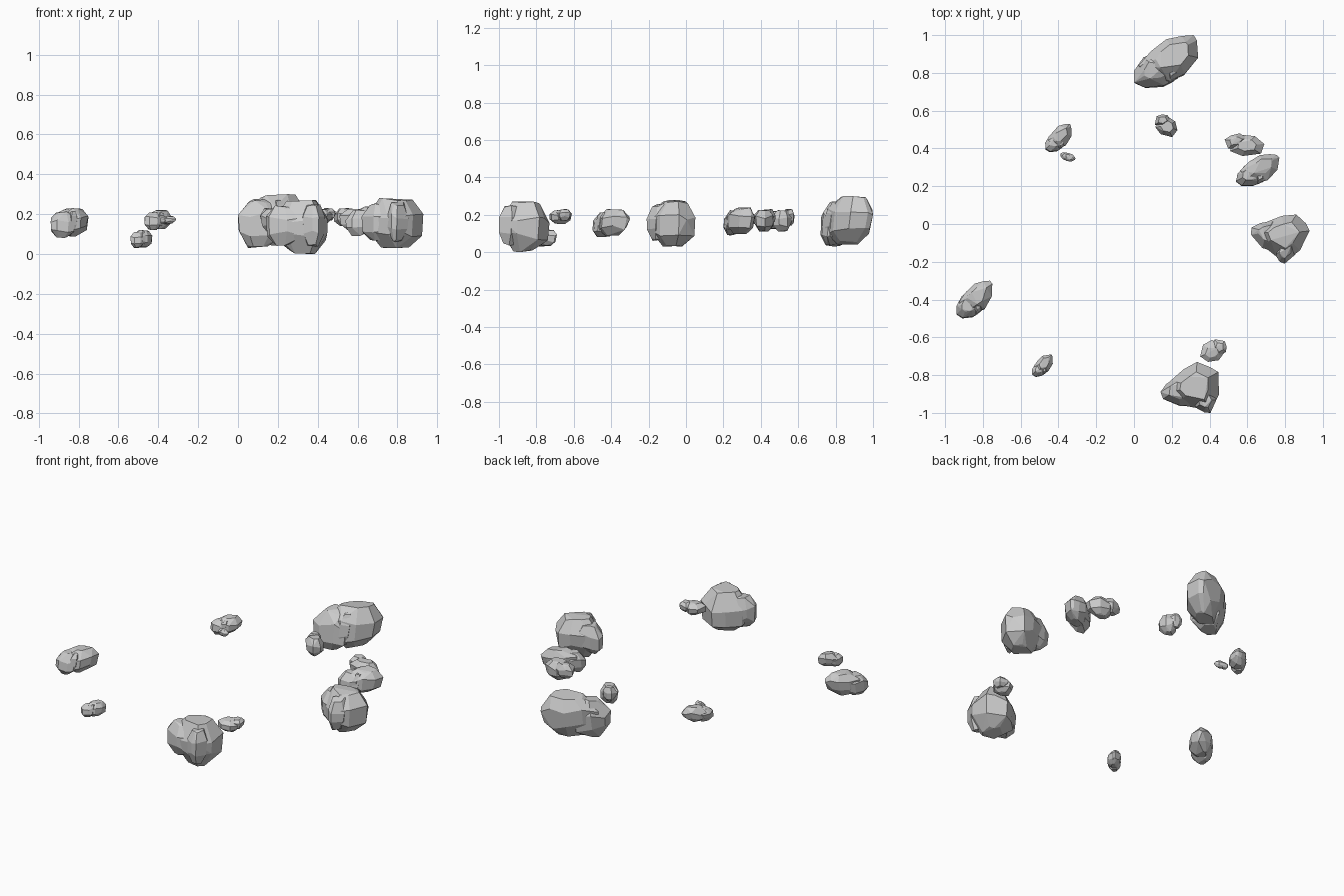
import bpy
import bmesh
import math
import random
from mathutils import Matrix, Vector

default_cube = bpy.data.objects.get("Cube")
if default_cube:
    bpy.data.objects.remove(default_cube, do_unlink=True)

# One plain stone colour
stone = bpy.data.materials.new("stone_grey")
stone.use_nodes = True
stone_colour = (0.6, 0.6, 0.6, 1)
stone.diffuse_color = stone_colour
shader = stone.node_tree.nodes["Principled BSDF"]
shader.inputs["Base Color"].default_value = stone_colour
shader.inputs["Roughness"].default_value = 0.9

# Each stone type is a few split chunks: (plan outline, bottom, top)
LONG_STONE = {
    "lean": Vector((0.03, 0.1)),
    "chunks": [
        # main body
        ([(1, .85), (.85, 1), (.5, 1), (0, .88), (-.5, .4), (-.85, -.15),
          (-.5, -.7), (.1, -.75), (.6, -.5), (1, .15)], -.9, 1),
        # lower tail
        ([(-.2, .5), (-.7, .15), (-1, -.35), (-1, -.8), (-.65, -1),
          (-.05, -.92), (.3, -.7), (.3, 0)], -1, .8),
        # wedge in the split
        ([(-.2, -.1), (.1, -.8), (.4, -.6), (.4, 0)], -.6, .85),
    ],
}
BROAD_STONE = {
    "lean": Vector((0, 0.04)),
    "chunks": [
        # main body
        ([(-.65, .2), (-.2, .7), (.25, 1), (.7, .78), (1, .6), (1, -.3),
          (.7, -.9), (.3, -.85), (-.4, -.68), (-.8, -.3)], -1, 1),
        # side tail
        ([(-1, -.2), (-.8, .12), (-.4, .4), (.1, .4),
          (.3, -.7), (-.3, -.76), (-.9, -.48)], -.7, .8),
        # front chip
        ([(.1, -.2), (.7, -.1), (.9, -.5), (.7, -1), (.5, -1),
          (.2, -.8)], -.75, .85),
    ],
}
ROUND_STONE = {
    "lean": Vector((0, 0)),
    "chunks": [
        # main body
        ([(-.5, .6), (.2, .8), (.8, .4), (1, -.4), (.5, -1),
          (-.5, -.75), (-.95, -.1)], -1, .9),
        # corner bump
        ([(-.85, .85), (-.4, 1), (.1, .95), (.4, .4),
          (-.3, -.1), (-1, .1)], -.5, 1),
    ],
}

# Height along a chunk and width of its outline there
RINGS = [(-1, .45), (-.42, .92), (.35, .99), (1, .55)]


def add_chunk(bm, outline, bottom, top, lean, rng):
    """Rough faceted chunk: the hull of several uneven rings."""
    points = [Vector(p) for p in outline]
    centre = sum(points, Vector((0, 0))) / len(points)
    middle, half = (top + bottom) / 2, (top - bottom) / 2
    verts = []
    for level, width in RINGS:
        for p in points:
            spread = width + rng.uniform(-.04, .04)
            flat = centre + (p - centre) * spread + lean * level
            tilt = 0.1 if abs(level) == 1 else 0.2
            z = middle + half * (level + rng.uniform(-tilt, tilt))
            verts.append(bm.verts.new((flat.x, flat.y, z)))
    hull = bmesh.ops.convex_hull(bm, input=verts)
    spare = set(hull["geom_interior"]) | set(hull["geom_unused"])
    loose = [v for v in spare if isinstance(v, bmesh.types.BMVert)]
    bmesh.ops.delete(bm, geom=loose, context="VERTS")


def add_stone(name, kind, turn, x, y, z, seed):
    """Build a stone, turn it, then size it to its x, y and z extents."""
    rng = random.Random(seed)
    bm = bmesh.new()
    for outline, bottom, top in kind["chunks"]:
        add_chunk(bm, outline, bottom, top, kind["lean"], rng)
    # merge near-flat triangles into broad facets
    bmesh.ops.dissolve_limit(bm, angle_limit=math.radians(11),
                             verts=bm.verts[:], edges=bm.edges[:])
    bm.transform(Matrix.Rotation(math.radians(turn), 4, "Z"))
    for axis, (low, high) in enumerate((x, y, z)):
        values = [v.co[axis] for v in bm.verts]
        start, size = min(values), max(values) - min(values)
        for v in bm.verts:
            v.co[axis] = low + (v.co[axis] - start) / size * (high - low)
    bmesh.ops.recalc_face_normals(bm, faces=bm.faces[:])
    # origin at the stone's middle
    origin = Vector([(a + b) / 2 for a, b in (x, y, z)])
    bm.transform(Matrix.Translation(-origin))
    mesh = bpy.data.meshes.new(name)
    bm.to_mesh(mesh)
    bm.free()
    mesh.materials.append(stone)
    obj = bpy.data.objects.new(name, mesh)
    obj.location = origin
    bpy.context.collection.objects.link(obj)


# Ring of stones: name, type, turn, x extent, y extent, z extent
STONES = [
    ("back_boulder", LONG_STONE, 0, (0, .34), (.72, 1), (.03, .3)),
    ("back_pebble", ROUND_STONE, 0, (.11, .23), (.46, .58), (.11, .23)),
    ("left_back_stone", ROUND_STONE, 25, (.48, .69), (.36, .48), (.11, .23)),
    ("left_stone", LONG_STONE, -8, (.54, .77), (.2, .37), (.09, .24)),
    ("left_boulder", BROAD_STONE, -25, (.62, .93), (-.21, .05), (.03, .28)),
    ("front_boulder", BROAD_STONE, 0, (.14, .45), (-1, -.73), (0, .27)),
    ("front_pebble", ROUND_STONE, -90, (.35, .49), (-.73, -.61), (.15, .23)),
    ("right_front_stone", LONG_STONE, 0, (-.54, -.43), (-.81, -.69), (.03, .12)),
    ("right_stone", LONG_STONE, 0, (-.94, -.75), (-.5, -.3), (.08, .23)),
    ("right_back_stone", LONG_STONE, 0, (-.47, -.33), (.38, .53), (.12, .22)),
    ("right_back_pebble", LONG_STONE, -65, (-.39, -.31), (.33, .38), (.15, .19)),
]
for seed, spec in enumerate(STONES):
    add_stone(*spec, seed)
